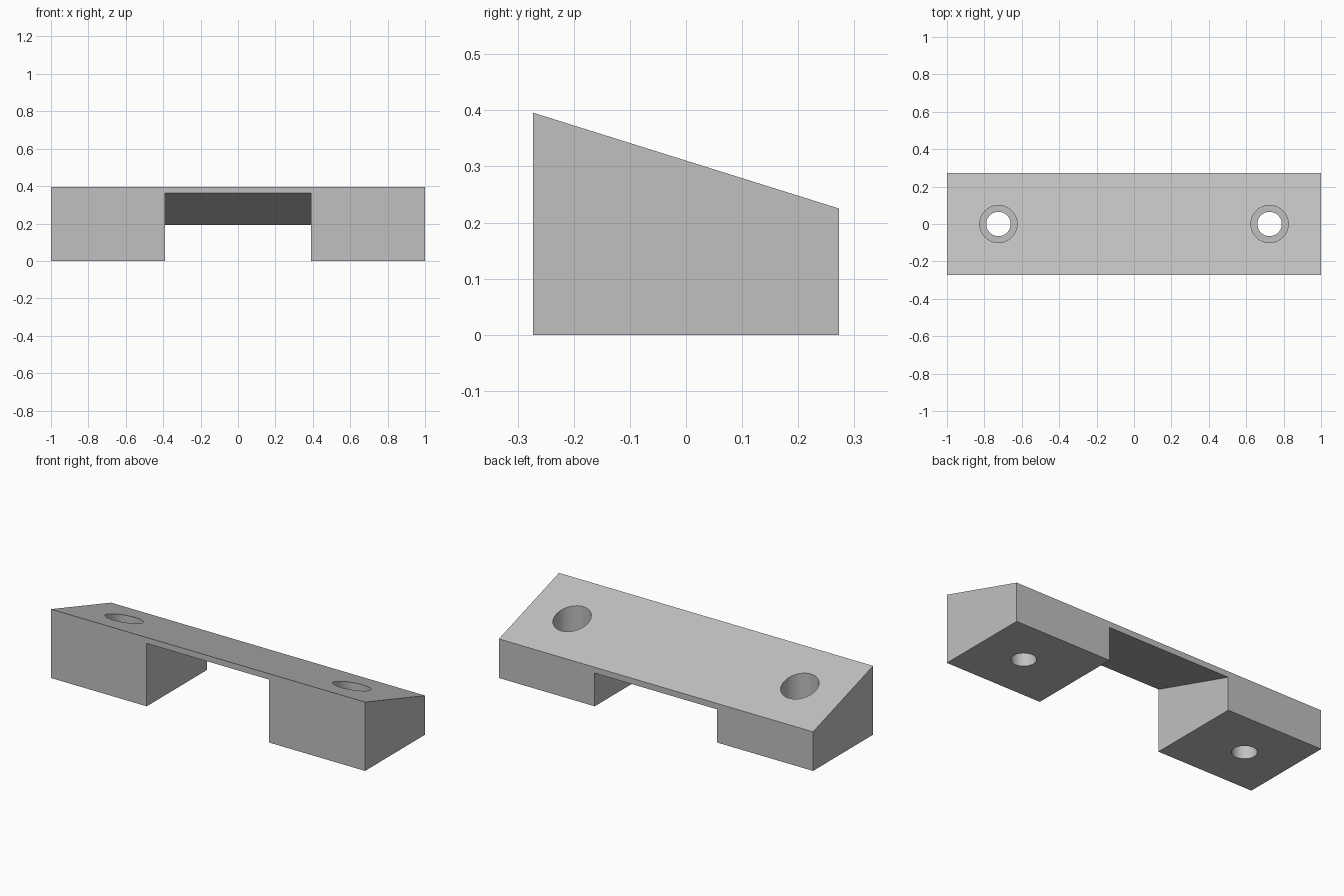
import bpy
import math

cube = bpy.data.objects.get("Cube")
if cube:
    bpy.data.objects.remove(cube, do_unlink=True)

HALF_DEPTH = 0.273
FRONT_Z, BACK_Z = 0.396, 0.225
WEB = 0.034          # vertical thickness of the bridge
GAP = 0.39           # half width of the opening
HOLE_X = 0.725
SEAT_Z = 0.11        # floor of the counterbore

grey = bpy.data.materials.new("light grey")
grey.use_nodes = True
colour = (0.53, 0.53, 0.53, 1)
grey.diffuse_color = colour
grey.node_tree.nodes["Principled BSDF"].inputs["Base Color"].default_value = colour


def prism(name, profile, half_width):
    """Extrude a (y, z) profile along x, centred on x = 0."""
    n = len(profile)
    verts = [(x, y, z) for x in (-half_width, half_width) for y, z in profile]
    faces = [tuple(reversed(range(n))), tuple(range(n, 2 * n))]
    faces += [(i, (i + 1) % n, n + (i + 1) % n, n + i) for i in range(n)]
    mesh = bpy.data.meshes.new(name)
    mesh.from_pydata(verts, [], faces)
    mesh.materials.append(grey)
    obj = bpy.data.objects.new(name, mesh)
    bpy.context.collection.objects.link(obj)
    return obj


def drill(name, x, radius, bottom, top):
    bpy.ops.mesh.primitive_cylinder_add(
        vertices=64, radius=radius, depth=top - bottom,
        location=(x, 0, (bottom + top) / 2))
    obj = bpy.context.object
    obj.name = name
    obj.data.materials.append(grey)
    return obj


def cut(target, cutter):
    mod = target.modifiers.new("cut", "BOOLEAN")
    mod.operation = "DIFFERENCE"
    mod.solver = "EXACT"
    mod.object = cutter
    cutter.hide_render = True
    bpy.context.view_layer.objects.active = target
    bpy.ops.object.modifier_apply(modifier=mod.name)
    bpy.data.objects.remove(cutter, do_unlink=True)


# Wedge-shaped body
d = HALF_DEPTH
body = prism("sloped_bracket", [(-d, 0), (d, 0), (d, BACK_Z), (-d, FRONT_Z)], 1)

# Opening between the two feet, its ceiling parallel to the sloped top
slope = (BACK_Z - FRONT_Z) / (2 * d)
y = d + 0.1
middle = (FRONT_Z + BACK_Z) / 2 - WEB
cut(body, prism("opening_cutter",
                [(-y, -0.1), (y, -0.1), (y, middle + slope * y), (-y, middle - slope * y)],
                GAP))

# Counterbored screw holes
for side in (-1, 1):
    cut(body, drill("bore_cutter", side * HOLE_X, 0.1, SEAT_Z, 0.6))
    cut(body, drill("hole_cutter", side * HOLE_X, 0.065, -0.1, 0.6))

# Smooth bores, sharp edges elsewhere
bpy.ops.object.select_all(action="DESELECT")
body.select_set(True)
bpy.context.view_layer.objects.active = body
bpy.ops.object.shade_smooth_by_angle(angle=math.radians(30))
